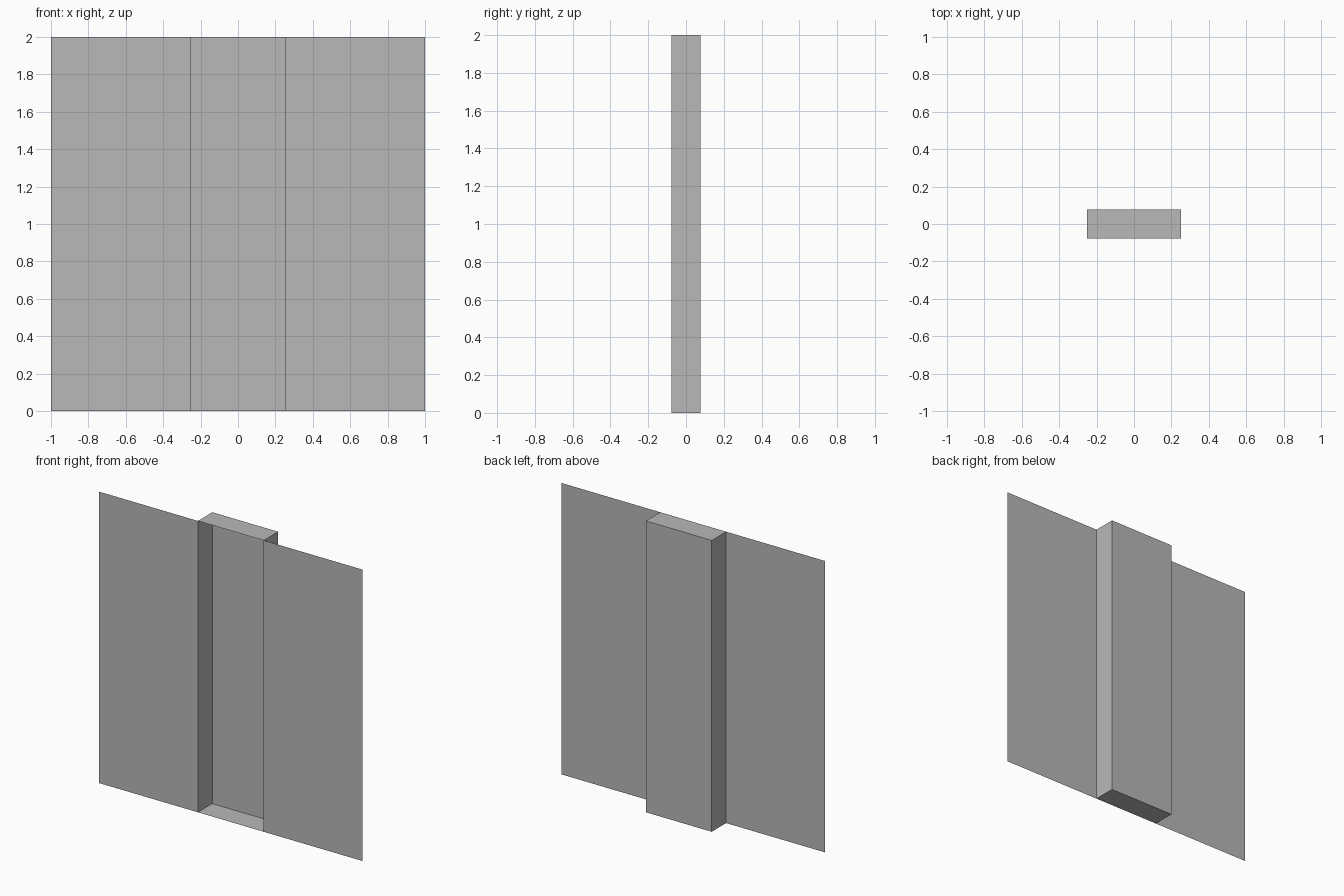
import bpy
import bmesh

cube = bpy.data.objects.get("Cube")
if cube:
    bpy.data.objects.remove(cube, do_unlink=True)

HALF_WIDTH, HEIGHT = 1.0, 2.0
NICHE, DEPTH = 0.25, 0.078   # half width of the niche, half depth of the wall

# Plain grey plaster
grey = bpy.data.materials.new("plain_grey")
grey.use_nodes = True
colour = (0.48, 0.48, 0.48, 1)
grey.diffuse_color = colour
grey.node_tree.nodes["Principled BSDF"].inputs["Base Color"].default_value = colour

# Wall outline seen from above: wing, niche side, niche back, niche side, wing
profile = [(-HALF_WIDTH, -DEPTH), (-NICHE, -DEPTH), (-NICHE, DEPTH),
           (NICHE, DEPTH), (NICHE, -DEPTH), (HALF_WIDTH, -DEPTH)]

bm = bmesh.new()
bottom = [bm.verts.new((x, y, 0)) for x, y in profile]
top = [bm.verts.new((x, y, HEIGHT)) for x, y in profile]

# Raise the thin wall from its outline
for i in range(len(profile) - 1):
    bm.faces.new((bottom[i], bottom[i + 1], top[i + 1], top[i]))

# Close the niche with a floor and a ceiling
bm.faces.new(bottom[4:0:-1])
bm.faces.new(top[1:5])
bmesh.ops.recalc_face_normals(bm, faces=bm.faces)

# Turn the surface so that the wall faces the front
bm.faces.ensure_lookup_table()
bm.normal_update()
if bm.faces[0].normal.y > 0:
    bmesh.ops.reverse_faces(bm, faces=bm.faces)

mesh = bpy.data.meshes.new("wall_with_niche")
bm.to_mesh(mesh)
bm.free()
mesh.materials.append(grey)
wall = bpy.data.objects.new("wall_with_niche", mesh)
bpy.context.collection.objects.link(wall)
